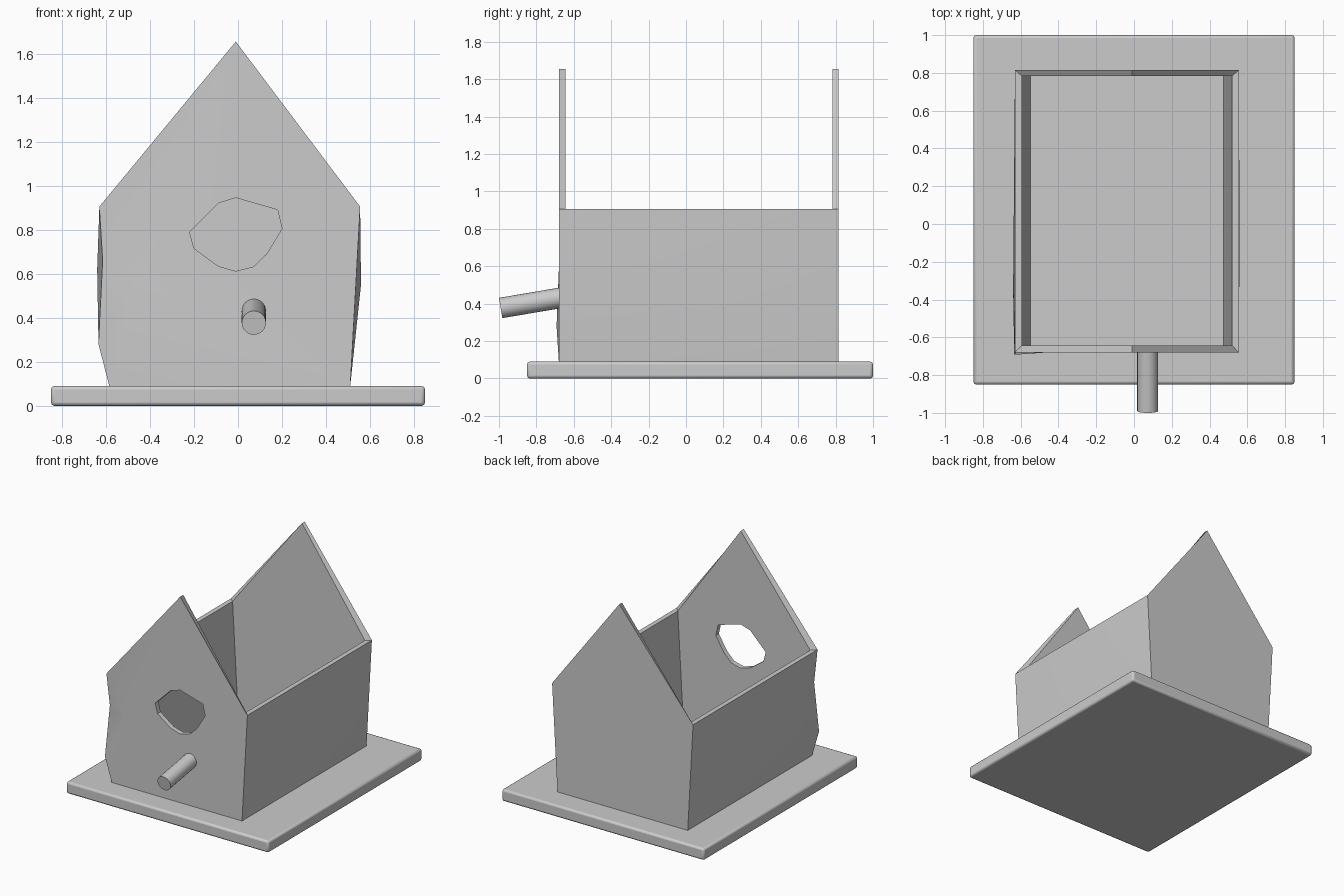
import bpy, bmesh, math
from mathutils import Vector

if "Cube" in bpy.data.objects:
    bpy.data.objects.remove(bpy.data.objects["Cube"])


def mesh_object(name, verts, faces):
    mesh = bpy.data.meshes.new(name)
    bm = bmesh.new()
    vs = [bm.verts.new(v) for v in verts]
    for f in faces:
        bm.faces.new([vs[i] for i in f])
    bmesh.ops.recalc_face_normals(bm, faces=bm.faces)
    bm.to_mesh(mesh)
    bm.free()
    ob = bpy.data.objects.new(name, mesh)
    bpy.context.collection.objects.link(ob)
    return ob


def select(ob):
    bpy.ops.object.select_all(action='DESELECT')
    ob.select_set(True)
    bpy.context.view_layer.objects.active = ob


def bevel(ob, width, segments=2):
    mod = ob.modifiers.new("soft_edges", 'BEVEL')
    mod.width, mod.segments = width, segments
    mod.limit_method, mod.angle_limit = 'ANGLE', math.radians(40)


# Base board
bpy.ops.mesh.primitive_cube_add(size=1, location=(0, 0.075, 0.045))
base = bpy.context.object
base.name = "base_board"
base.scale = (1.70, 1.85, 0.09)
bpy.ops.object.transform_apply(location=False, rotation=False, scale=True)
bevel(base, 0.015)
select(base)
bpy.ops.object.shade_smooth_by_angle(angle=math.radians(30))


# Gable outline: bottom left, top left, peak, top right, bottom right
def gable(y, inset):
    outline = [(-0.585, 0.09), (-0.63, 0.905), (-0.01, 1.655),
               (0.555, 0.905), (0.51, 0.09)]
    return [(x + inset * (1 if i < 2 else -1 if i > 2 else 0), y, z)
            for i, (x, z) in enumerate(outline)]


# Walls: outer front 0-4, outer back 5-9, inner front 10-14, inner back 15-19
verts = gable(-0.68, 0) + gable(0.815, 0) + gable(-0.643, 0.036) + gable(0.783, 0.036)
# Dented front-left corner (20, 21), front crease (22), wall bulges (23, 24)
verts += [(-0.634, -0.692, 0.28), (-0.615, -0.66, 0.66), (-0.46, -0.68, 0.58),
          (-0.64, -0.35, 0.62), (0.559, -0.05, 0.55)]


def fan(centre, ring):
    return [(centre, a, b) for a, b in zip(ring, ring[1:] + ring[:1])]


faces = [(0, 20, 22), (20, 21, 22), (21, 1, 22), (1, 2, 3, 4, 0, 22),
         (5, 6, 7, 8, 9), (10, 11, 12, 13, 14), (15, 16, 17, 18, 19),
         (10, 11, 16, 15), (13, 14, 19, 18)]
faces += fan(23, [5, 6, 1, 21, 20, 0]) + fan(24, [3, 4, 9, 8])
# Mitred rims: slopes of both gables, tops of side walls, bottom ring
faces += [(o + i, o + i + 1, o + i + 11, o + i + 10) for o in (0, 5) for i in (1, 2)]
faces += [(i, i + 5, i + 15, i + 10) for i in (1, 3, 0, 4)]
faces += [(o, o + 4, o + 14, o + 10) for o in (0, 5)]
walls = mesh_object("house_walls", verts, faces)

# Uneven entrance hole cut through the front gable
hole = [(-0.01, 0.945), (0.18, 0.89), (0.2, 0.805), (0.13, 0.69), (0.07, 0.632),
        (-0.01, 0.612), (-0.09, 0.635), (-0.2, 0.715), (-0.22, 0.79), (-0.09, 0.92)]
n = len(hole)
cutter = mesh_object("entrance_cutter",
                     [(x, y, z) for y in (-0.8, -0.5) for x, z in hole],
                     [tuple(range(n)), tuple(range(n, 2 * n))] +
                     [(i, (i + 1) % n, n + (i + 1) % n, n + i) for i in range(n)])
mod = walls.modifiers.new("entrance", 'BOOLEAN')
mod.object, mod.operation, mod.solver = cutter, 'DIFFERENCE', 'EXACT'
select(walls)
bpy.ops.object.modifier_apply(modifier=mod.name)
bpy.data.objects.remove(cutter)
bpy.ops.object.shade_smooth_by_angle(angle=math.radians(20))

# Perch peg, tilted down towards its tip
tip, root = Vector((0.072, -0.991, 0.377)), Vector((0.072, -0.66, 0.433))
axis = root - tip
bpy.ops.mesh.primitive_cylinder_add(vertices=24, radius=0.055, depth=axis.length,
                                    location=(tip + root) / 2,
                                    rotation=axis.to_track_quat('Z', 'Y').to_euler())
perch = bpy.context.object
perch.name = "perch"
bpy.ops.object.shade_smooth_by_angle(angle=math.radians(30))
